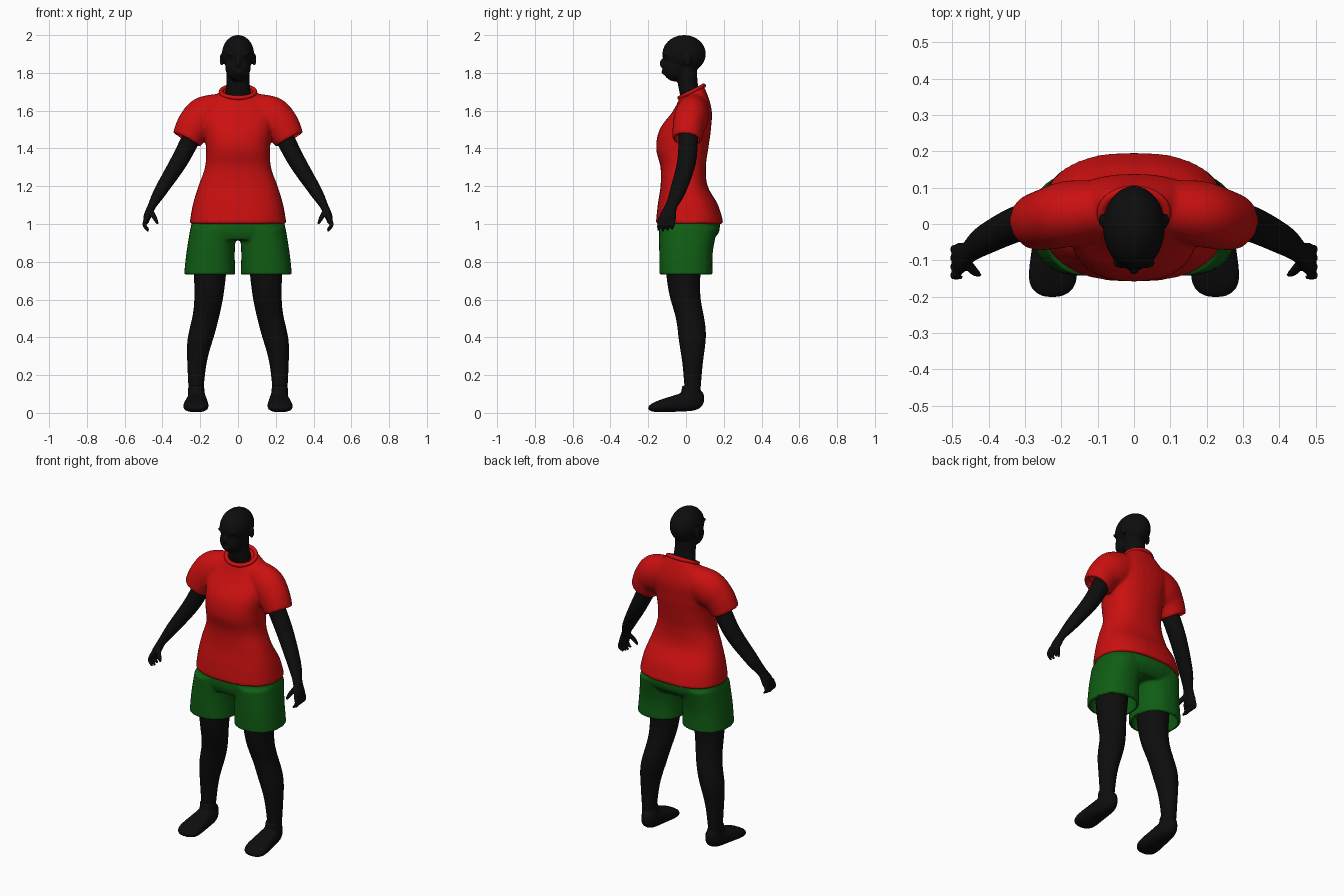
import bpy, bmesh, math
from mathutils import Matrix, Vector

cube = bpy.data.objects.get("Cube")
if cube:
    bpy.data.objects.remove(cube, do_unlink=True)


def material(name, red, green, blue):
    mat = bpy.data.materials.new(name)
    mat.use_nodes = True
    mat.diffuse_color = (red, green, blue, 1)
    bsdf = mat.node_tree.nodes["Principled BSDF"]
    bsdf.inputs["Base Color"].default_value = mat.diffuse_color
    bsdf.inputs["Roughness"].default_value = 0.8
    return mat


BLACK = material("black", .004, .004, .004)
RED = material("red", .6, .005, .005)
GREEN = material("green", .005, .11, .007)


def ring(x=0, y=0, z=0, wide=.1, deep=.1, tilt=0):
    """One oval cross-section: centre, two half sizes, rise towards the back."""
    return Vector((x, y, z, wide, deep, tilt))


def spline(rings, steps=6):
    """Smooth in-between sections (Catmull-Rom)."""
    out = []
    last = len(rings) - 1
    for i in range(last):
        a, b = rings[max(i - 1, 0)], rings[i]
        c, d = rings[i + 1], rings[min(i + 2, last)]
        for k in range(steps):
            t = k / steps
            out.append(b + (c - a) * (t / 2)
                       + (2 * a - 5 * b + 4 * c - d) * (t ** 2 / 2)
                       + (3 * b - a - 3 * c + d) * (t ** 3 / 2))
    return out + [rings[-1]]


def loft(bm, rings, frame="level", power=2, side=1, sides=32):
    """Skin through sections lying level, standing upright, or square to the path."""
    loops, rings = [], spline(rings)
    for i, section in enumerate(rings):
        centre, wide, deep, tilt = Vector(section[:3]), *section[3:]
        u, v = Vector((1, 0, 0)), Vector((0, 1, 0))
        if frame == "upright":
            v = Vector((0, 0, 1))
        elif frame == "path":
            ahead, behind = rings[min(i + 1, len(rings) - 1)], rings[max(i - 1, 0)]
            along = (Vector(ahead[:3]) - Vector(behind[:3])).normalized()
            v = (v - along * v.dot(along)).normalized()
            u = v.cross(along)
        loop = []
        for k in range(sides):
            angle = math.tau * k / sides
            ca, sa = math.cos(angle), math.sin(angle)
            point = (centre + u * wide * math.copysign(abs(ca) ** (2 / power), ca)
                     + v * deep * math.copysign(abs(sa) ** (2 / power), sa))
            point.z += tilt * (point.y - centre.y)
            point.x *= side
            loop.append(bm.verts.new(point))
        loops.append(loop)
    for low, high in zip(loops, loops[1:]):
        for k in range(sides):
            j = (k + 1) % sides
            bm.faces.new((low[k], low[j], high[j], high[k]))
    bm.faces.new(loops[0])
    bm.faces.new(loops[-1])


def blob(bm, centre, size):
    """Ellipsoid from its centre and half sizes."""
    place = Matrix.Translation(centre) @ Matrix.Diagonal((*size, 1))
    bmesh.ops.create_uvsphere(bm, u_segments=32, v_segments=24, radius=1, matrix=place)


def to_object(name, bm):
    bmesh.ops.recalc_face_normals(bm, faces=bm.faces)
    mesh = bpy.data.meshes.new(name)
    bm.to_mesh(mesh)
    bm.free()
    ob = bpy.data.objects.new(name, mesh)
    bpy.context.collection.objects.link(ob)
    return ob


def finish(name, bm, mat, voxel=0, smooth=4, opening=None):
    """Fuse the lofts, cut openings, then shade and colour."""
    ob = to_object(name, bm)
    if voxel:
        fuse = ob.modifiers.new("Fuse", "REMESH")
        fuse.mode, fuse.voxel_size = "VOXEL", voxel
        soften = ob.modifiers.new("Soften", "SMOOTH")
        soften.factor, soften.iterations = .5, smooth
    if opening:
        cutter = to_object(name + "_cutter", opening)
        cutter.hide_render = True
        cut = ob.modifiers.new("Opening", "BOOLEAN")
        cut.operation, cut.object, cut.solver = "DIFFERENCE", cutter, "EXACT"
    bpy.ops.object.select_all(action="DESELECT")
    ob.select_set(True)
    bpy.context.view_layer.objects.active = ob
    bpy.ops.object.convert(target="MESH")
    bpy.ops.object.shade_smooth_by_angle(angle=math.radians(45))
    ob.data.materials.clear()
    ob.data.materials.append(mat)
    for face in ob.data.polygons:
        face.material_index = 0
    if opening:
        bpy.data.objects.remove(cutter, do_unlink=True)


# Shirt: torso and sleeves fused, with open cuffs
neckline = ring(y=.03, z=1.7, wide=.09, deep=.064, tilt=.5)
shirt, cuffs = bmesh.new(), bmesh.new()
loft(shirt, [ring(y=.02, z=1, wide=.257, deep=.18),
             ring(y=.01, z=1.1, wide=.24, deep=.16),
             ring(y=-.01, z=1.2, wide=.21, deep=.125),
             ring(y=-.015, z=1.3, wide=.175, deep=.12),
             ring(y=-.02, z=1.4, wide=.17, deep=.138),
             ring(y=-.004, z=1.5, wide=.18, deep=.136),
             ring(y=.03, z=1.6, wide=.19, deep=.105, tilt=.1), neckline], power=2.4)
for side in (1, -1):
    loft(shirt, [ring(x=.06, y=.045, z=1.61, wide=.085, deep=.075),
                 ring(x=.17, y=.03, z=1.57, wide=.108, deep=.09),
                 ring(x=.23, y=.015, z=1.52, wide=.096, deep=.085),
                 ring(x=.272, y=.005, z=1.447, wide=.081, deep=.078)], "path", side=side)
    loft(cuffs, [ring(x=.255, y=.01, z=1.48, wide=.07, deep=.067),
                 ring(x=.285, y=0, z=1.42, wide=.07, deep=.067)], "path", side=side)
finish("shirt", shirt, RED, .009, 5, cuffs)

# Collar: rounded band following the neckline, rising towards the back
collar = bmesh.new()
around, across = 48, 10
band = []
for i in range(around):
    angle = math.tau * i / around
    out = Vector((math.cos(angle), math.sin(angle), 0))
    reach = neckline.w * out.x, neckline[4] * out.y
    middle = Vector((reach[0], neckline.y + reach[1], neckline.z + neckline[5] * reach[1]))
    turns = [math.tau * k / across for k in range(across)]
    band.append([collar.verts.new(middle + .012 * (out * math.cos(t) + Vector((0, 0, math.sin(t)))))
                 for t in turns])
for i in range(around):
    this, after = band[i - 1], band[i]
    for k in range(across):
        collar.faces.new((this[k - 1], after[k - 1], after[k], this[k]))
finish("collar", collar, RED)

# Shorts: seat and two hollow legs
shorts, hollows = bmesh.new(), bmesh.new()
loft(shorts, [ring(y=.018, z=1.03, wide=.243, deep=.16),
              ring(y=.016, z=.96, wide=.25, deep=.16),
              ring(y=.005, z=.915, wide=.235, deep=.135)], power=2.4)
for side in (1, -1):
    loft(shorts, [ring(x=.13, y=.012, z=.98, wide=.122, deep=.155),
                  ring(x=.145, z=.85, wide=.128, deep=.142),
                  ring(x=.15, z=.732, wide=.136, deep=.141)], power=2.3, side=side)
    loft(hollows, [ring(x=.145, z=.88, wide=.105, deep=.115),
                   ring(x=.15, z=.71, wide=.124, deep=.129)], power=2.3, side=side)
finish("shorts", shorts, GREEN, .008, 4, hollows)

# Head: skull, jaw, nose, lips, ears, brow and neck
head = bmesh.new()
blob(head, (0, -.01, 1.9), (.085, .115, .1))
blob(head, (0, -.055, 1.83), (.067, .07, .076))
blob(head, (0, -.123, 1.85), (.014, .016, .025))
blob(head, (0, -.116, 1.805), (.026, .014, .014))
for side in (1, -1):
    blob(head, (side * .087, .01, 1.87), (.01, .018, .033))
    blob(head, (side * .033, -.108, 1.9), (.026, .014, .009))
loft(head, [ring(y=.04, z=1.63, wide=.08, deep=.06),
            ring(y=.01, z=1.74, wide=.062, deep=.053),
            ring(z=1.86, wide=.06, deep=.06)])
finish("head", head, BLACK, .0055, 3)


def leg_ring(t):
    """Thigh narrowing to the ankle, swinging out and back past the knee."""
    z = .05 + .8 * t
    radius = .03 + .075 * z + .008 * math.exp(-((z - .4) / .1) ** 2)
    return ring(.185 - .038 * math.tanh((z - .45) / .15),
                .01 - .025 * math.tanh((z - .55) / .1), z, radius, radius * 1.06)


def shoe_ring(t):
    """Tall narrow heel running to a low wide toe, rounded at both ends."""
    end = math.sqrt(1 - abs(1.98 * t - .99) ** 5)
    half = .065 - .04 * t
    return ring(.215 + .01 * t, .096 - .297 * t, half + .012 * (1 - t),
                (.042 + .034 * t) * end, half * end)


steps = [k / 16 for k in range(17)]
eased = [(1 - math.cos(math.pi * t)) / 2 for t in steps]

for side, tag in ((1, "left"), (-1, "right")):
    # Arm with palm, four curled fingers and a thumb
    arm = bmesh.new()
    loft(arm, [ring(x=.225, y=.012, z=1.5, wide=.05, deep=.052),
               ring(x=.31, y=.004, z=1.335, wide=.046, deep=.05),
               ring(x=.41, y=-.043, z=1.175, wide=.034, deep=.042),
               ring(x=.456, y=-.078, z=1.095, wide=.022, deep=.032),
               ring(x=.48, y=-.095, z=1.04, wide=.02, deep=.044),
               ring(x=.488, y=-.1, z=1.005, wide=.013, deep=.036)], "path", side=side)
    for finger in range(4):
        y = -.137 + .024 * finger
        tip = .96 + .006 * abs(finger - 1)
        loft(arm, [ring(x=.483, y=y, z=1.035, wide=.011, deep=.011),
                   ring(x=.495, y=y - .005, z=.995, wide=.011, deep=.011),
                   ring(x=.474, y=y - .01, z=tip, wide=.006, deep=.006)],
             "path", side=side, sides=16)
    loft(arm, [ring(x=.465, y=-.1, z=1.075, wide=.014, deep=.014),
               ring(x=.44, y=-.13, z=1.03, wide=.012, deep=.012),
               ring(x=.424, y=-.14, z=1, wide=.006, deep=.006)],
         "path", side=side, sides=16)
    finish(tag + "_arm", arm, BLACK, .005, 2)

    # Leg
    leg = bmesh.new()
    loft(leg, [leg_ring(t) for t in steps], side=side)
    finish(tag + "_leg", leg, BLACK)

    # Shoe with a low ankle collar
    shoe = bmesh.new()
    loft(shoe, [shoe_ring(t) for t in eased], "upright", 2.5, side)
    loft(shoe, [ring(x=.218, y=.028, z=.07, wide=.046, deep=.058),
                ring(x=.222, y=.026, z=.145, wide=.042, deep=.047)], side=side)
    finish(tag + "_shoe", shoe, BLACK, .007, 3)
